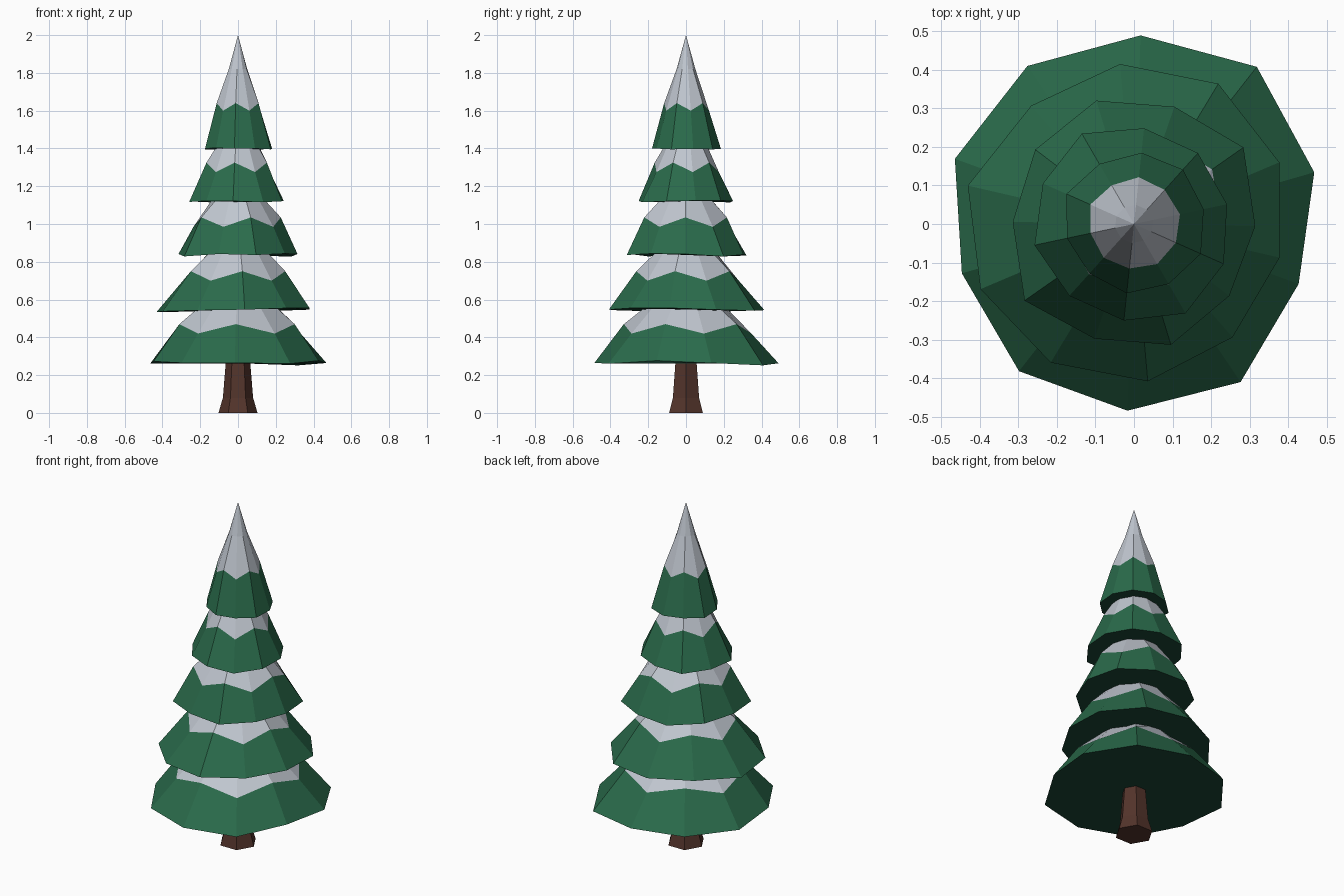
import bpy
import bmesh
from math import cos, sin, radians

SIDES = 10

cube = bpy.data.objects.get("Cube")
if cube:
    bpy.data.objects.remove(cube, do_unlink=True)


def make_material(name, color):
    mat = bpy.data.materials.new(name)
    mat.use_nodes = True
    mat.diffuse_color = (*color, 1)
    mat.node_tree.nodes["Principled BSDF"].inputs["Base Color"].default_value = (*color, 1)
    return mat


green = make_material("pine_green", (0.023, 0.146, 0.07))
snow = make_material("snow_white", (0.53, 0.57, 0.63))
shade = make_material("dark_underside_green", (0.011, 0.06, 0.036))
bark = make_material("bark_brown", (0.086, 0.034, 0.024))


def add_ring(bm, radii, heights, start):
    """Ring of vertices, one per radius, beginning at the start angle."""
    step = 360 / len(radii)
    verts = []
    for i, (r, z) in enumerate(zip(radii, heights)):
        a = radians(start + step * i)
        verts.append(bm.verts.new((r * cos(a), r * sin(a), z)))
    return verts


def bridge(bm, low, high, index=0):
    """Band of faces between two rings of equal length."""
    n = len(low)
    for i in range(n):
        j = (i + 1) % n
        face = bm.faces.new((low[i], low[j], high[j], high[i]))
        face.material_index = index


def finish(bm, name, materials):
    bmesh.ops.recalc_face_normals(bm, faces=bm.faces)
    mesh = bpy.data.meshes.new(name)
    bm.to_mesh(mesh)
    bm.free()
    for mat in materials:
        mesh.materials.append(mat)
    obj = bpy.data.objects.new(name, mesh)
    bpy.context.collection.objects.link(obj)


def make_tier(name, start, rim, rim_z, shoulder, snow_dip, top, apex=None):
    """Irregular ten-sided skirt of branches with a zigzag snow cap."""
    bm = bmesh.new()
    mean = sum(rim) / SIDES
    # Longer branch tips droop lower
    base = add_ring(bm, rim, [rim_z - 0.4 * (r - mean) for r in rim], start)

    # Snow line drops on every second corner
    shoulder_r, shoulder_z = shoulder
    flare = 0.4 * (mean - shoulder_r) / (shoulder_z - rim_z)
    drops = [snow_dip * (i % 2) for i in range(SIDES)]
    line = add_ring(bm, [(shoulder_r + flare * d) * (1 + r / mean) / 2 for d, r in zip(drops, rim)],
                    [shoulder_z - d for d in drops], start)
    crown = add_ring(bm, [top[0]] * SIDES, [top[1]] * SIDES, start)

    bm.faces.new(base).material_index = 2
    bridge(bm, base, line)
    bridge(bm, line, crown, 1)
    if apex is None:
        bm.faces.new(crown).material_index = 1
    else:
        tip = bm.verts.new((0, 0, apex))
        for i in range(SIDES):
            bm.faces.new((crown[i], crown[(i + 1) % SIDES], tip)).material_index = 1
    finish(bm, name, (green, snow, shade))


# Branch tiers, bottom to top
make_tier("branch_tier_lowest", -92,
          [.485, .495, .455, .487, .518, .49, .495, .495, .465, .485],
          0.264, (0.33, 0.47), 0.05, (0.19, 0.58))
make_tier("branch_tier_lower", -85,
          [.41, .39, .388, .41, .425, .417, .407, .443, .433, .42],
          0.545, (0.265, 0.75), 0.05, (0.15, 0.86))
make_tier("branch_tier_middle", -73,
          [.328, .31, .315, .347, .322, .335, .321, .315, .347, .315],
          0.837, (0.23, 1.035), 0.05, (0.13, 1.14))
make_tier("branch_tier_upper", -96,
          [.252, .268, .255, .247, .248, .25, .271, .259, .264, .251],
          1.12, (0.168, 1.325), 0.05, (0.11, 1.42))
make_tier("branch_tier_top", -96,
          [.181, .18, .19, .185, .19, .186, .18, .192, .178, .173],
          1.398, (0.117, 1.64), 0.04, (0.05, 1.82), apex=2.0)

# Six-sided trunk, flared at the foot
bm = bmesh.new()
rings = [add_ring(bm, [r] * 6, [z] * 6, 0)
         for r, z in ((0.103, 0), (0.08, 0.08), (0.062, 0.3))]
bm.faces.new(rings[0])
bm.faces.new(rings[-1])
for low, high in zip(rings, rings[1:]):
    bridge(bm, low, high)
finish(bm, "trunk", (bark,))
